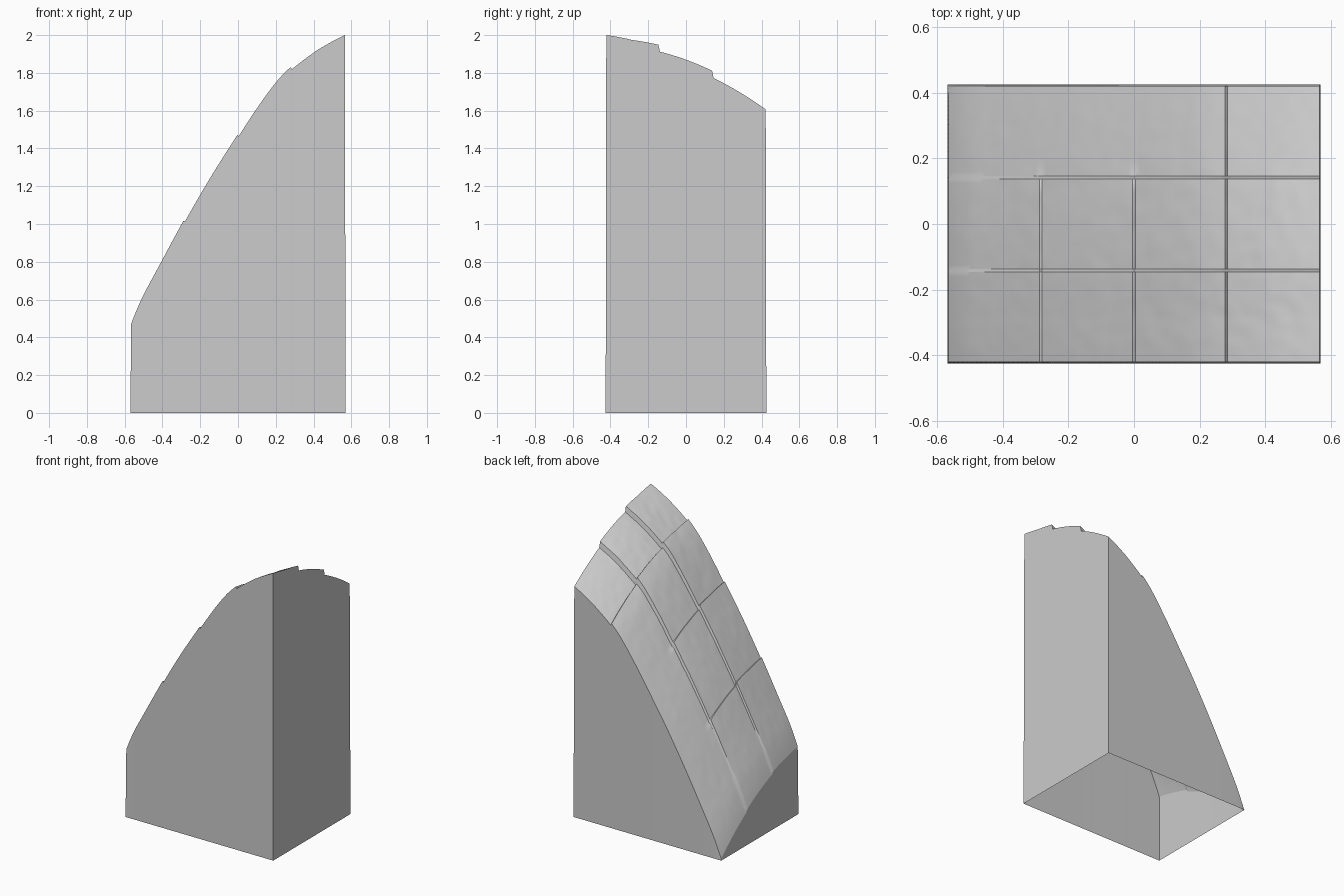
import bpy, bmesh, math
from mathutils import Vector, noise

cube = bpy.data.objects.get("Cube")
if cube:
    bpy.data.objects.remove(cube)

HALF_X, HALF_Y = 0.566, 0.422      # half size at the roof edge
X_LINES = [-HALF_X, -0.285, 0.0, 0.282, HALF_X]
Y_LINES = [-HALF_Y, -0.142, 0.142, HALF_Y]
GAP = 0.004                        # half width of a step between tiles

# Roof height along the front edge, from low end to high end
PROFILE = [(-0.566, 0.47), (-0.545, 0.525), (-0.5, 0.625), (-0.4, 0.81),
           (-0.285, 1.015), (-0.15, 1.24), (0.0, 1.468), (0.1, 1.615),
           (0.2, 1.745), (0.282, 1.825), (0.4, 1.908), (0.5, 1.967),
           (0.566, 2.0)]


def slope(i):
    a, b = PROFILE[max(i - 1, 0)], PROFILE[min(i + 1, len(PROFILE) - 1)]
    return (b[1] - a[1]) / (b[0] - a[0])


def front_height(x):
    """Smooth curve through the profile points."""
    i = 0
    while i < len(PROFILE) - 2 and x > PROFILE[i + 1][0]:
        i += 1
    (xa, za), (xb, zb) = PROFILE[i], PROFILE[i + 1]
    w = xb - xa
    t = (x - xa) / w
    s = t * t * (3 - 2 * t)
    return (za + (zb - za) * s + slope(i) * w * t * (1 - t) ** 2
            - slope(i + 1) * w * t * t * (1 - t))


def samples(lines, count):
    """Coordinates with their tile number, doubled at each tile line."""
    out = []
    last = len(lines) - 2
    for k in range(last + 1):
        a = lines[k] + (GAP if k else 0)
        b = lines[k + 1] - (GAP if k < last else 0)
        out += [(a + (b - a) * i / count, k) for i in range(count + 1)]
    return out


def lift(v, k, lines):
    """Tile tilt, from -0.5 at its low edge to 0.5 at its high edge."""
    return (v - lines[k]) / (lines[k + 1] - lines[k]) - 0.5


def clamp(v):
    return max(0.0, min(1.0, v))


def roof_height(x, kx, y, ky):
    u = (y + HALF_Y) / (2 * HALF_Y)
    z = front_height(x) - (0.11 * u + 0.3 * u * u) * (1.07 - 0.12 * x)
    # overlapping rows fade toward the low end
    row = lift(y, ky, Y_LINES)
    if ky == 0:
        row = max(row, 0)
    z += 0.035 * row * (0.35 + 0.65 * clamp((x + 0.5) / 0.8))
    # overlapping columns fade toward the back, except the top one
    col = lift(x, kx, X_LINES)
    if kx == 0:
        col = max(col, 0)
    if kx == 3:
        col = min(col, 0)
    fade = 1.0 if (kx == 3 or (kx == 2 and col > 0)) else clamp((0.2 - y) / 0.1)
    z += 0.018 * col * fade
    # slightly rough stone, calm at the rim
    rim = clamp(min(HALF_X - abs(x), HALF_Y - abs(y)) / 0.05)
    z += 0.003 * rim * noise.noise(Vector((x * 22, y * 22, z * 12)))
    return min(2.0, max(0.012, z))


bm = bmesh.new()
xs, ys = samples(X_LINES, 20), samples(Y_LINES, 20)

# Tiled roof surface
grid = [[bm.verts.new((x, y, roof_height(x, kx, y, ky))) for y, ky in ys]
        for x, kx in xs]
for i in range(len(xs) - 1):
    for j in range(len(ys) - 1):
        bm.faces.new((grid[i][j], grid[i + 1][j],
                      grid[i + 1][j + 1], grid[i][j + 1]))

# Four walls, dropped from the roof rim to an open base
rim_edges = [e for e in bm.edges if e.is_boundary]
walls = bmesh.ops.extrude_edge_only(bm, edges=rim_edges)["geom"]
for v in (g for g in walls if isinstance(g, bmesh.types.BMVert)):
    v.co = (v.co.x * 1.006, v.co.y * 1.008, 0)
bmesh.ops.recalc_face_normals(bm, faces=bm.faces[:])
if grid[30][30].link_faces[0].normal.z < 0:
    bmesh.ops.reverse_faces(bm, faces=bm.faces[:])
for e in rim_edges:
    e.smooth = False

mesh = bpy.data.meshes.new("tiled_roof_block")
bm.to_mesh(mesh)
bm.free()
block = bpy.data.objects.new("tiled_roof_block", mesh)
bpy.context.collection.objects.link(block)

stone = bpy.data.materials.new("light_grey_stone")
stone.use_nodes = True
colour = (0.6, 0.6, 0.6, 1)
stone.diffuse_color = colour
stone.node_tree.nodes["Principled BSDF"].inputs["Base Color"].default_value = colour
mesh.materials.append(stone)

bpy.ops.object.select_all(action="DESELECT")
block.select_set(True)
bpy.context.view_layer.objects.active = block
bpy.ops.object.shade_smooth_by_angle(angle=math.radians(30))
